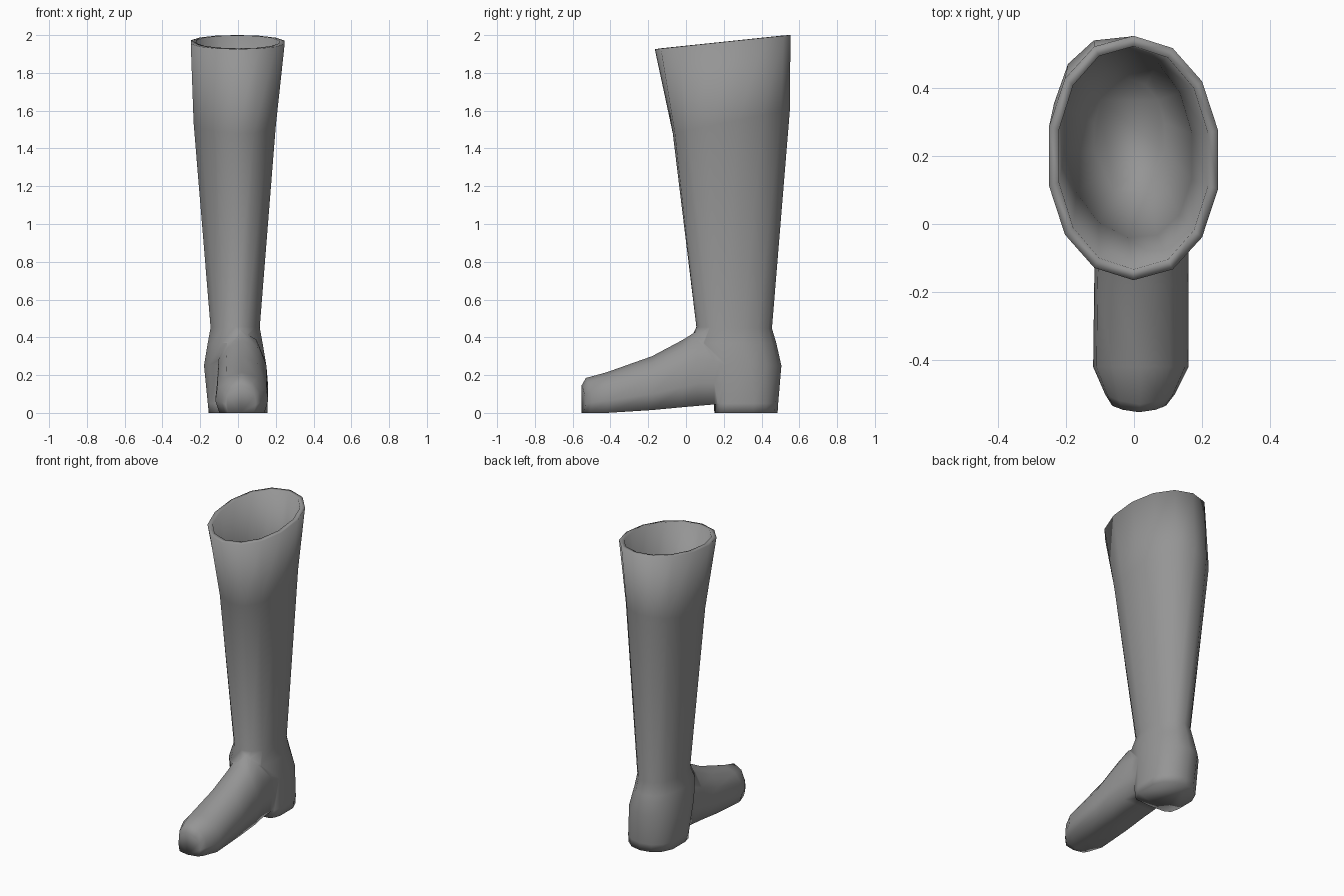
import bpy, bmesh, math

cube = bpy.data.objects.get("Cube")
if cube:
    bpy.data.objects.remove(cube)

grey = bpy.data.materials.new("grey_leather")
grey.use_nodes = True
colour = (0.3, 0.3, 0.3, 1)
grey.diffuse_color = colour
grey.node_tree.nodes["Principled BSDF"].inputs["Base Color"].default_value = colour


def loft(name, rings):
    """Closed solid skinned through rings of equal point count."""
    bm = bmesh.new()
    loops = [[bm.verts.new(p) for p in ring] for ring in rings]
    n = len(loops[0])
    for a, b in zip(loops, loops[1:]):
        for i in range(n):
            j = (i + 1) % n
            bm.faces.new((a[i], a[j], b[j], b[i]))
    bm.faces.new(loops[0])
    bm.faces.new(loops[-1])
    bmesh.ops.recalc_face_normals(bm, faces=bm.faces)
    mesh = bpy.data.meshes.new(name)
    bm.to_mesh(mesh)
    bm.free()
    mesh.materials.append(grey)
    obj = bpy.data.objects.new(name, mesh)
    bpy.context.collection.objects.link(obj)
    return obj


def power(value, exponent):
    return math.copysign(abs(value) ** exponent, value)


def oval(z, x0, x1, y0, y1, tilt=0, shear=0, front=0.95, sides=14):
    """Oval ring; z is its front height, tilt raises the back, low front is boxy."""
    points = []
    for i in range(sides):
        a = math.tau * i / sides + math.pi / 2
        s = math.sin(a)
        e = front if s < 0 else 0.95
        c = power(math.cos(a) / math.cos(math.pi / sides), e)
        x = (x0 + x1) / 2 + c * (x1 - x0) / 2
        y = (y0 + y1) / 2 + power(s, e) * (y1 - y0) / 2 + shear * c
        points.append((x, y, z + tilt * (y - y0)))
    return points


# Heel and shaft, over the rim and down the inside to the ankle:
# front height, left/right extent, front/back extent, tilt, shear, front shape
shaft = [
    (0.0, -0.155, 0.155, 0.15, 0.485, 0, 0, 0.4),
    (0.05, -0.16, 0.157, 0.148, 0.488, 0, 0, 0.4),
    (0.25, -0.18, 0.15, 0.08, 0.505, 0, 0, 0.7),
    (0.37, -0.16, 0.13, 0.015, 0.478, 0, 0, 0.9),
    (0.455, -0.145, 0.115, 0.055, 0.455, -0.02),
    (1.48, -0.235, 0.2, -0.07, 0.55, 0.2, -0.04),
    (1.925, -0.25, 0.247, -0.165, 0.553, 0.105, -0.005),
    (1.93, -0.22, 0.217, -0.133, 0.522, 0.105, -0.005),
    (1.48, -0.205, 0.17, -0.04, 0.52, 0.2, -0.04),
    (0.5, -0.117, 0.09, 0.085, 0.425),
]
boot = loft("boot", [oval(*r) for r in shaft])

# Foot: sections from toe to heel, (y, left, right, bottom, top, bow)
outline = [(0, 0), (0.85, 0), (1, 0.3), (0.93, 0.62), (0.6, 0.88), (0, 1)]
outline += [(-u, v) for u, v in reversed(outline[1:-1])]
sections = [
    (-0.553, -0.065, 0.095, 0, 0.145, 0.02),
    (-0.53, -0.085, 0.12, 0, 0.185, 0.03),
    (-0.42, -0.12, 0.16, 0, 0.215, 0),
    (-0.18, -0.117, 0.16, 0.015, 0.3, 0),
    (-0.02, -0.112, 0.16, 0.03, 0.385, 0),
    (0.06, -0.112, 0.15, 0.037, 0.435, 0),
    (0.15, -0.11, 0.148, 0.045, 0.42, 0),
    (0.28, -0.1, 0.135, 0.045, 0.36, 0),
]
foot = loft("foot", [
    [((a + b) / 2 + u * (b - a) / 2, y + bow * u * u, lo + v * (hi - lo))
     for u, v in outline]
    for y, a, b, lo, hi, bow in sections])

# Join the foot to the shaft
join = boot.modifiers.new("join_foot", 'BOOLEAN')
join.operation = 'UNION'
join.solver = 'EXACT'
join.object = foot
bpy.context.view_layer.objects.active = boot
bpy.ops.object.modifier_apply(modifier=join.name)
bpy.data.objects.remove(foot)

# Soft shading everywhere
bpy.ops.object.select_all(action='DESELECT')
boot.select_set(True)
bpy.ops.object.shade_smooth()
